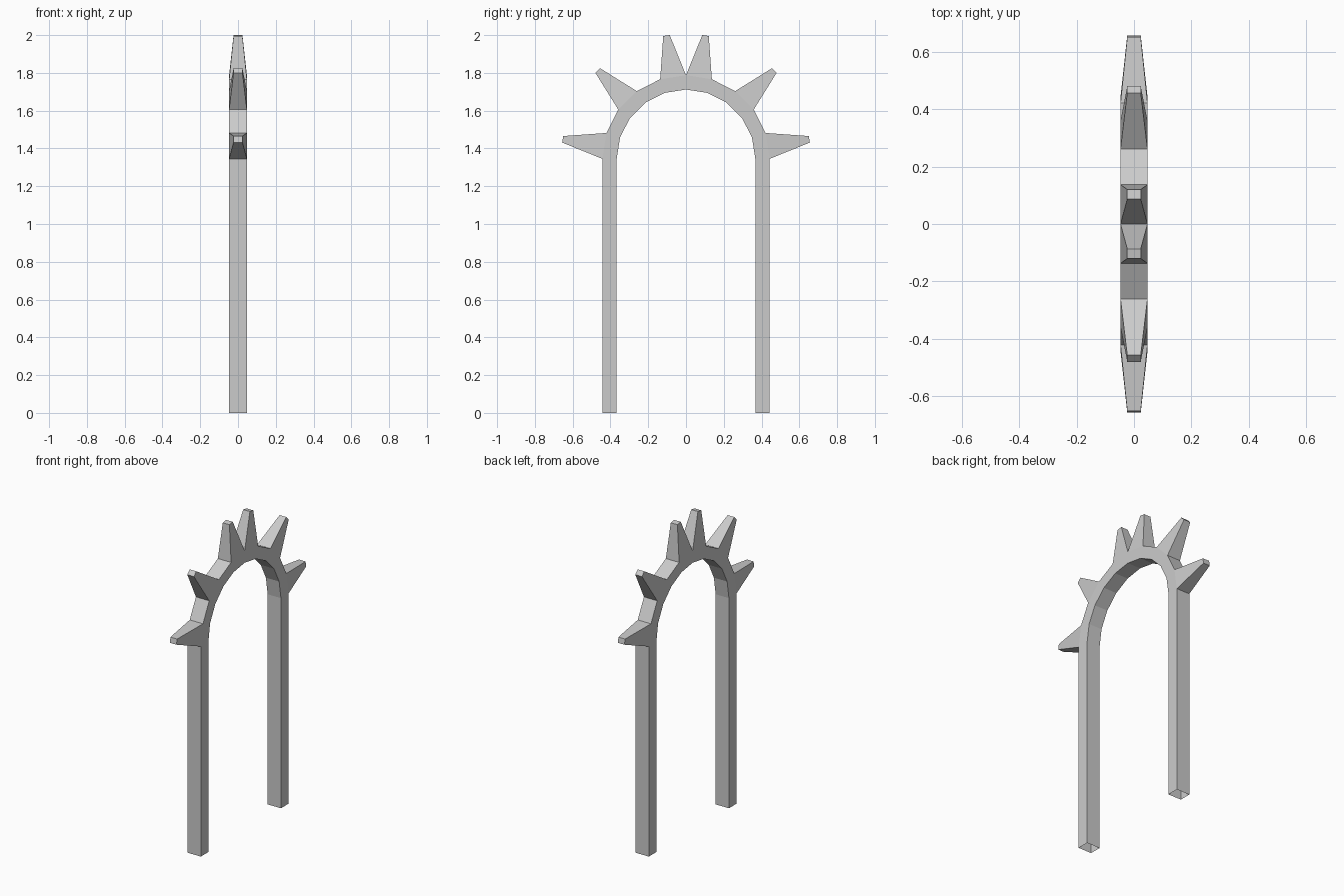
import bpy, bmesh, math
from mathutils import Vector

if "Cube" in bpy.data.objects:
    bpy.data.objects.remove(bpy.data.objects["Cube"])

HALF_W = 0.047           # half thickness along x
R_IN, R_OUT = 0.367, 0.443
SPRING = 1.345           # height where the arch starts
STEPS = 10
SPIKE = 0.2235


def section(bm, y_in, z_in, y_out, z_out):
    """Rectangular cross-section ring of the arch."""
    return [bm.verts.new(p) for p in (
        (-HALF_W, y_in, z_in), (HALF_W, y_in, z_in),
        (HALF_W, y_out, z_out), (-HALF_W, y_out, z_out))]


bm = bmesh.new()

# Legs and half-round arch as one swept band, open at the feet
rings = [section(bm, R_IN, 0, R_OUT, 0)]
for i in range(STEPS + 1):
    a = math.pi * i / STEPS
    c, s = math.cos(a), math.sin(a)
    rings.append(section(bm, R_IN * c, SPRING + R_IN * s,
                         R_OUT * c, SPRING + R_OUT * s))
rings.append(section(bm, -R_IN, 0, -R_OUT, 0))

outer = []
for r0, r1 in zip(rings, rings[1:]):
    for k in range(4):
        n = (k + 1) % 4
        f = bm.faces.new((r0[k], r0[n], r1[n], r1[k]))
        if k == 2:
            outer.append(f)
bmesh.ops.recalc_face_normals(bm, faces=bm.faces)
bm.normal_update()

# Tapered spikes pulled out of selected outer segments
for i in (0, 2, 4, 5, 7, 9):
    face = outer[i + 1]
    mid = face.calc_center_median()
    normal = Vector((0, mid.y, mid.z - SPRING)).normalized()
    tip = bmesh.ops.extrude_discrete_faces(bm, faces=[face])["faces"][0]
    for v in tip.verts:
        d = v.co - mid
        v.co = mid + Vector((d.x * 0.5, d.y * 0.25, d.z * 0.25)) + normal * SPIKE

mesh = bpy.data.meshes.new("spiked_arch")
bm.to_mesh(mesh)
bm.free()
bpy.context.collection.objects.link(bpy.data.objects.new("spiked_arch", mesh))
